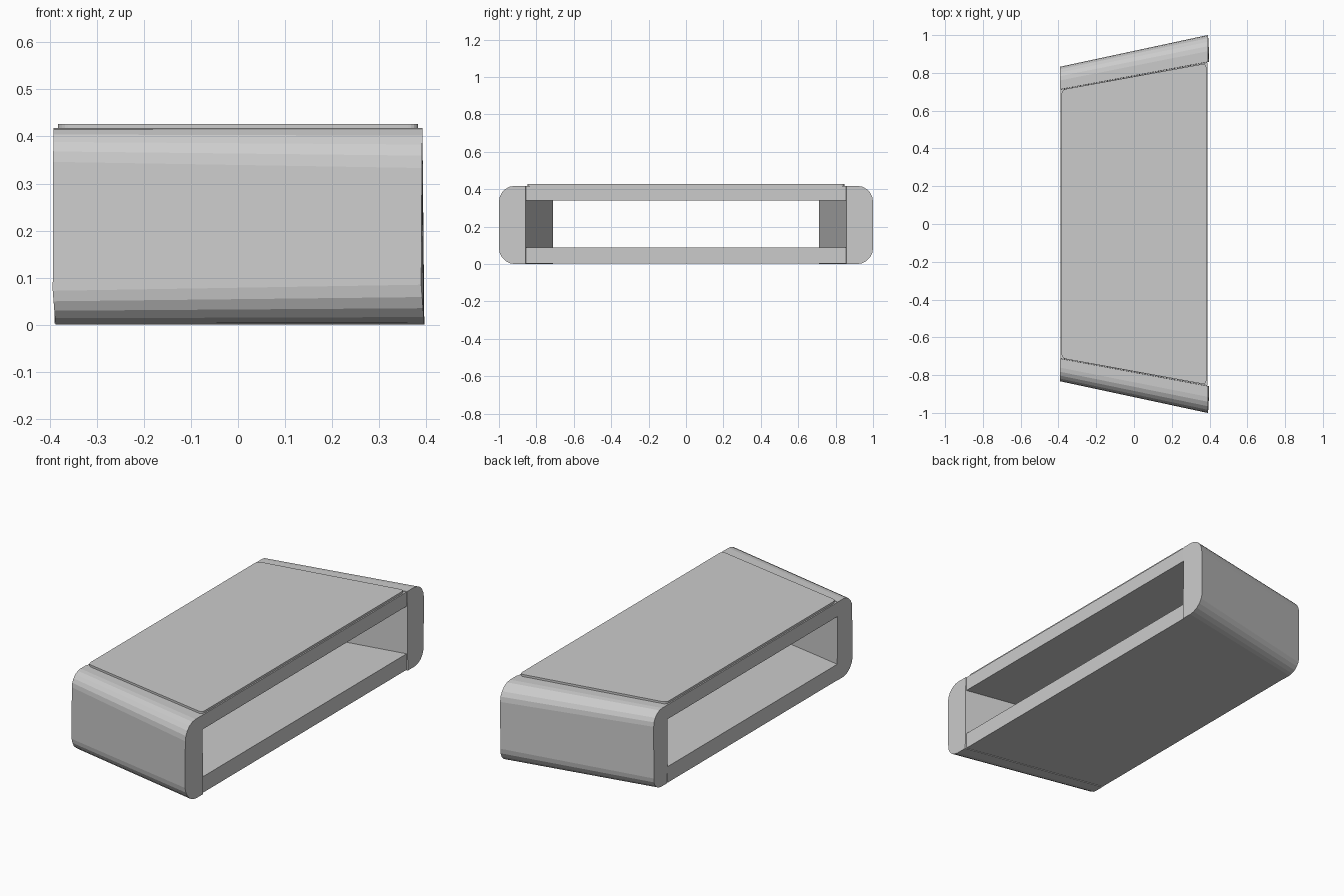
import bpy, bmesh, math

if "Cube" in bpy.data.objects:
    bpy.data.objects.remove(bpy.data.objects["Cube"])

X = 0.39  # half depth of the table


def loft(name, ring_a, ring_b):
    """Solid between two matching rings of points, capped at both ends."""
    bm = bmesh.new()
    a = [bm.verts.new(p) for p in ring_a]
    b = [bm.verts.new(p) for p in ring_b]
    n = len(a)
    bm.faces.new(a)
    bm.faces.new(b)
    for i in range(n):
        j = (i + 1) % n
        bm.faces.new((a[i], a[j], b[j], b[i]))
    bmesh.ops.recalc_face_normals(bm, faces=bm.faces)
    me = bpy.data.meshes.new(name)
    bm.to_mesh(me)
    bm.free()
    ob = bpy.data.objects.new(name, me)
    bpy.context.collection.objects.link(ob)
    return ob


def board(name, x, y_left, y_right, z0, z1, corner=0.0):
    """Trapezoidal board, optionally with rounded plan corners."""
    plan = [(-x, -y_left), (x, -y_right), (x, y_right), (-x, y_left)]
    ob = loft(name, [(px, py, z0) for px, py in plan],
              [(px, py, z1) for px, py in plan])
    if corner:
        bm = bmesh.new()
        bm.from_mesh(ob.data)
        upright = [e for e in bm.edges
                   if abs(e.verts[0].co.z - e.verts[1].co.z) > 1e-4]
        bmesh.ops.bevel(bm, geom=upright, offset=corner, segments=5,
                        profile=0.5, affect='EDGES')
        bm.to_mesh(ob.data)
        bm.free()
    return ob


def side_ring(x, inner, outer, r, sign):
    """Side cross-section: square inside, rounded outside, slightly leaning ends."""
    top, steps = 0.418, 5
    pts = [(inner, 0.0)]
    for cz, start in ((r, -90), (top - r, 0)):
        for i in range(steps + 1):
            t = math.radians(start + 90 * i / steps)
            pts.append((outer - r + r * math.cos(t), cz + r * math.sin(t)))
    pts.append((inner, top))
    ring = []
    for y, z in pts:
        lean = 0.004 - 0.08 * z if z < 0.1 else -0.004 + 0.0125 * (z - 0.1)
        ring.append((x + lean, sign * y, z))
    return ring


# Rounded end panels
for name, s in (("front_side", -1), ("back_side", 1)):
    loft(name, side_ring(-X - 0.002, 0.712, 0.832, 0.072, s),
         side_ring(X + 0.002, 0.858, 1.0, 0.085, s))

# Bottom shelf and upper board
board("bottom_shelf", X, 0.711, 0.856, 0.003, 0.088)
board("upper_board", X, 0.711, 0.856, 0.34, 0.416)

# Thin raised top with rounded corners
board("table_top", 0.383, 0.711, 0.85, 0.40, 0.427, corner=0.022)
